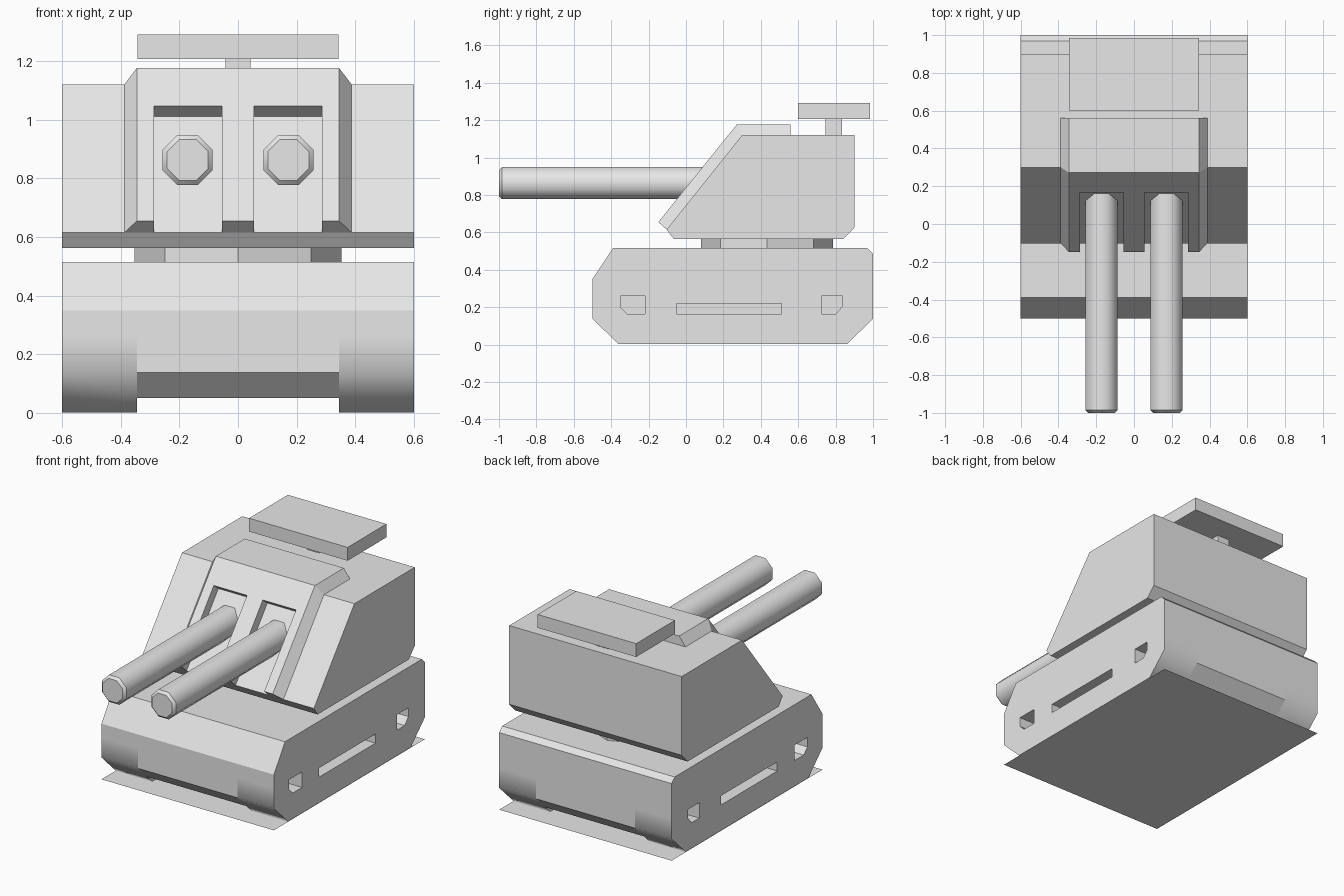
import bpy, bmesh, math
from mathutils import Vector

if "Cube" in bpy.data.objects:
    bpy.data.objects.remove(bpy.data.objects["Cube"], do_unlink=True)

grey = bpy.data.materials.new("light_grey")
grey.use_nodes = True
grey.diffuse_color = (0.8, 0.8, 0.8, 1)
grey.node_tree.nodes["Principled BSDF"].inputs["Base Color"].default_value = (0.8, 0.8, 0.8, 1)


def loft(name, rings):
    """Closed solid through rings that all have the same point count."""
    bm = bmesh.new()
    vs = [[bm.verts.new(p) for p in ring] for ring in rings]
    n = len(rings[0])
    for a, b in zip(vs, vs[1:]):
        for i in range(n):
            j = (i + 1) % n
            bm.faces.new((a[i], a[j], b[j], b[i]))
    bm.faces.new(vs[0])
    bm.faces.new(vs[-1])
    bmesh.ops.recalc_face_normals(bm, faces=bm.faces)
    mesh = bpy.data.meshes.new(name)
    bm.to_mesh(mesh)
    bm.free()
    mesh.materials.append(grey)
    ob = bpy.data.objects.new(name, mesh)
    bpy.context.collection.objects.link(ob)
    return ob


def extrude_x(name, profile, x0, x1):
    return loft(name, [[(x, y, z) for y, z in profile] for x in (x0, x1)])


def box(name, x0, x1, y0, y1, z0, z1):
    return extrude_x(name, [(y0, z0), (y1, z0), (y1, z1), (y0, z1)], x0, x1)


def cut(target, cutters):
    for c in cutters:
        c.hide_render = True
        m = target.modifiers.new("cut", 'BOOLEAN')
        m.operation, m.solver, m.object = 'DIFFERENCE', 'EXACT', c
        bpy.context.view_layer.objects.active = target
        bpy.ops.object.modifier_apply(modifier=m.name)
        bpy.data.objects.remove(c, do_unlink=True)


def smooth_where(ob, rule, planes=()):
    """Smooth shading that only crosses the edges accepted by the rule."""
    bm = bmesh.new()
    bm.from_mesh(ob.data)
    for co, no in planes:
        bmesh.ops.bisect_plane(bm, geom=bm.verts[:] + bm.edges[:] + bm.faces[:],
                               dist=1e-5, plane_co=co, plane_no=no)
    for f in bm.faces:
        f.smooth = True
    for e in bm.edges:
        e.smooth = rule(e.verts[0].co, e.verts[1].co)
    bm.to_mesh(ob.data)
    bm.free()


# Hull with a belly groove between the tracks and recesses in both sides
TRACK = 0.345
hull = extrude_x("hull", [(-0.5, 0.137), (-0.5, 0.35), (-0.39, 0.515), (0.97, 0.515),
                          (1.0, 0.485), (1.0, 0.137), (0.86, 0.002), (-0.36, 0.002)], -0.6, 0.6)
recesses = [
    [(-0.35, 0.26), (-0.22, 0.26), (-0.22, 0.163), (-0.313, 0.163), (-0.35, 0.2)],
    [(-0.05, 0.22), (0.51, 0.22), (0.51, 0.163), (-0.05, 0.163)],
    [(0.725, 0.26), (0.837, 0.26), (0.837, 0.205), (0.8, 0.163), (0.725, 0.163)],
]
cutters = [box("groove_cutter", -TRACK, TRACK, -0.7, 1.2, -0.1, 0.05)]
for side in (-1, 1):
    cutters += [extrude_x("recess_cutter", r, side * 0.5, side * 0.7) for r in recesses]
cut(hull, cutters)


# Rounded shading on the lower ends of the tracks only
def track_edge(a, b):
    along_x = abs(a.y - b.y) < 1e-3 and abs(a.z - b.z) < 1e-3
    on_track = min(abs(a.x), abs(b.x)) > TRACK - 1e-3 and a.x * b.x > 0
    return along_x and on_track and (abs(a.z - 0.137) < 2e-3 or a.z < 4e-3)


smooth_where(hull, track_edge, [((TRACK, 0, 0), (1, 0, 0)), ((-TRACK, 0, 0), (1, 0, 0)),
                                ((0, 0, 0.262), (0, 0, 1))])

# Thin sheet under the tracks
bm = bmesh.new()
bm.faces.new([bm.verts.new(p) for p in ((-0.6, -0.5, 0), (0.6, -0.5, 0), (0.6, 1, 0), (-0.6, 1, 0))])
sheet_mesh = bpy.data.meshes.new("base_sheet")
bm.to_mesh(sheet_mesh)
bm.free()
sheet_mesh.materials.append(grey)
bpy.context.collection.objects.link(bpy.data.objects.new("base_sheet", sheet_mesh))

# Eight-sided turret ring
ring = [(0.353 * math.sin(i * math.pi / 4), 0.433 + 0.353 * math.cos(i * math.pi / 4)) for i in range(8)]
loft("turret_ring", [[(x, y, z) for x, y in ring] for z in (0.51, 0.57)])

# Turret body
extrude_x("turret", [(-0.065, 0.563), (-0.103, 0.615), (0.3, 1.12), (0.9, 1.12),
                     (0.9, 0.625), (0.84, 0.563)], -0.6, 0.6)

# Bevelled gun shield lying on the turret slope, with two open slots
outer = [(-0.103, 0.615), (0.3, 1.12), (0.56, 1.12)]
inner = [(-0.148, 0.655), (0.272, 1.177), (0.56, 1.177)]
shield = loft("gun_shield", [[(-0.388, *o), (-0.345, *i), (0.345, *i), (0.388, *o)]
                             for o, i in zip(outer, inner)])
along = Vector((0.403, 0.505)).normalized()
out = Vector((-along.y, along.x))
top = Vector((0.19, 1.03))
slot = [top + out * 0.15, top - out * 0.15,
        top - out * 0.15 - along * 0.8, top + out * 0.15 - along * 0.8]
cut(shield, [extrude_x("slot_cutter", [tuple(p) for p in slot], s * 0.055, s * 0.286) for s in (-1, 1)])

# Twin eight-sided barrels with chamfered muzzles
for side, label in ((1, "left"), (-1, "right")):
    rings = []
    for y, flat in ((-1.0, 0.07), (-0.985, 0.085), (0.3, 0.085)):
        r = flat / math.cos(math.pi / 8)
        rings.append([(side * 0.172 + r * math.cos(math.pi / 8 + i * math.pi / 4), y,
                       0.863 + r * math.sin(math.pi / 8 + i * math.pi / 4)) for i in range(8)])
    barrel = loft(label + "_barrel", rings)
    smooth_where(barrel, lambda a, b: abs(a.y - b.y) > 0.005)

# Roof plate on a short post
box("roof_post", -0.043, 0.043, 0.745, 0.835, 1.11, 1.21)
box("roof_plate", -0.343, 0.343, 0.6, 0.985, 1.207, 1.291)
